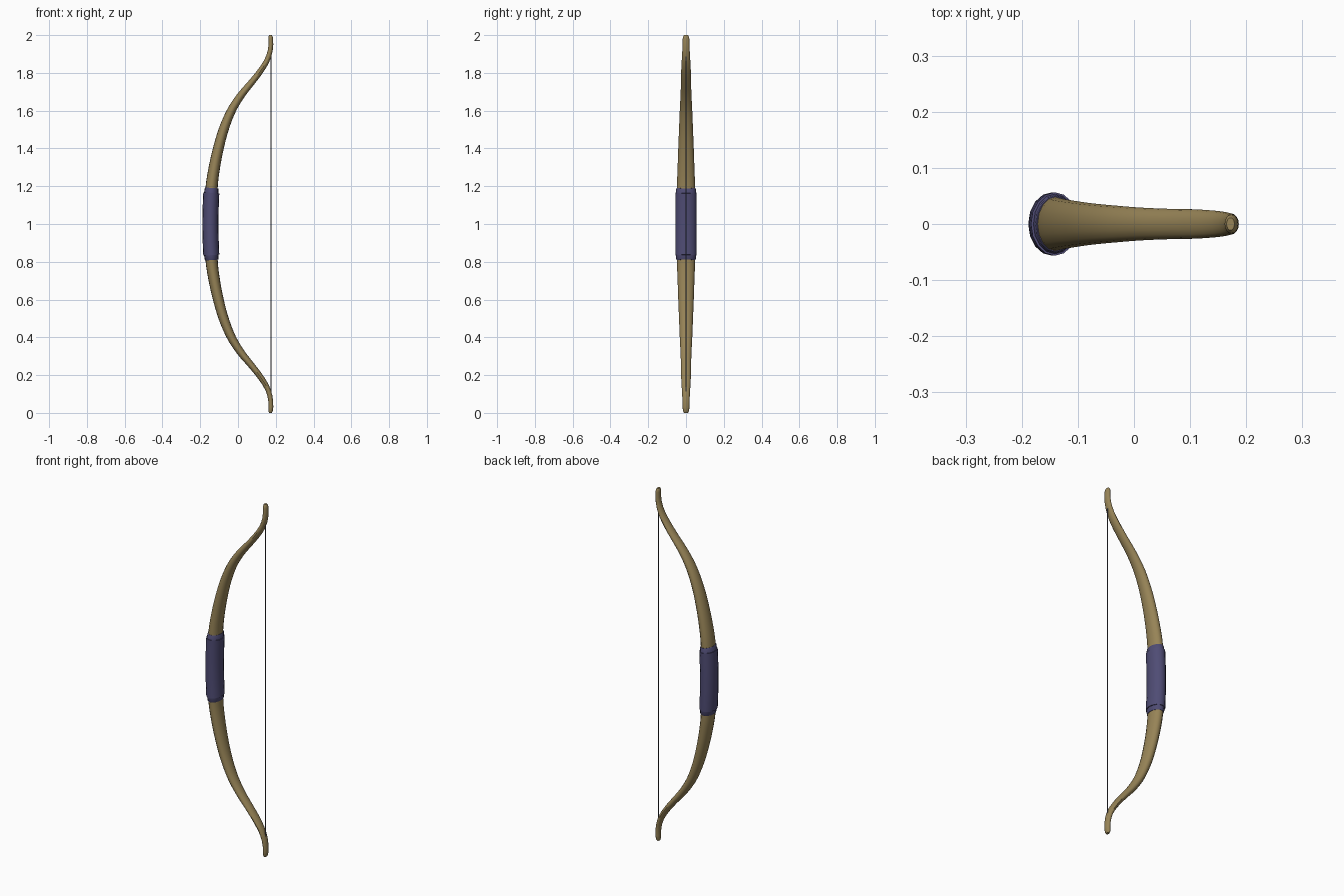
import bpy, bmesh, math
from mathutils import Vector

if "Cube" in bpy.data.objects:
    bpy.data.objects.remove(bpy.data.objects["Cube"])

SIDES = 16


def material(name, color):
    m = bpy.data.materials.new(name)
    m.diffuse_color = (*color, 1)
    m.use_nodes = True
    m.node_tree.nodes["Principled BSDF"].inputs["Base Color"].default_value = m.diffuse_color
    return m


WOOD = material("tan wood", (0.31, 0.23, 0.095))
WRAP = material("indigo wrap", (0.078, 0.072, 0.175))
CORD = material("dark cord", (0.085, 0.085, 0.11))

# Upper limb stations: height above middle, x, half thickness, half width in y
HALF = [(0.0, -0.146, 0.036, 0.051), (0.2, -0.139, 0.032, 0.048),
        (0.3, -0.125, 0.030, 0.0445), (0.4, -0.104, 0.028, 0.041),
        (0.5, -0.076, 0.026, 0.037), (0.6, -0.035, 0.023, 0.033),
        (0.68, 0.015, 0.020, 0.029), (0.74, 0.064, 0.0175, 0.027),
        (0.80, 0.112, 0.016, 0.026), (0.86, 0.151, 0.0145, 0.023),
        (0.91, 0.169, 0.013, 0.020), (0.955, 0.1745, 0.0125, 0.018),
        (0.99, 0.173, 0.0115, 0.0165), (1.0, 0.172, 0.007, 0.011)]
# Mirror the limb about the middle of the bow
STATIONS = [(-h, x, t, w) for h, x, t, w in HALF[:0:-1]] + HALF


def spline(h):
    """Smooth x, thickness and width at height h (cubic Hermite)."""
    n = len(STATIONS)
    i = 0
    while i < n - 2 and h > STATIONS[i + 1][0]:
        i += 1

    def slope(j, k):
        a, b = STATIONS[max(j - 1, 0)], STATIONS[min(j + 1, n - 1)]
        return (b[k] - a[k]) / (b[0] - a[0])

    p, q = STATIONS[i], STATIONS[i + 1]
    d = q[0] - p[0]
    u = (h - p[0]) / d
    return [(2*u**3 - 3*u*u + 1) * p[k] + (u**3 - 2*u*u + u) * d * slope(i, k)
            + (3*u*u - 2*u**3) * q[k] + (u**3 - u*u) * d * slope(i + 1, k)
            for k in (1, 2, 3)]


def sweep(name, rings, mat):
    """Loft elliptical rings (height, half thickness, half width) along the bow."""
    bm = bmesh.new()
    loops = []
    for h, t, w in rings:
        lo, hi = max(h - 0.004, -1), min(h + 0.004, 1)
        tan = Vector((spline(hi)[0] - spline(lo)[0], 0, hi - lo)).normalized()
        if abs(h) > 0.985:
            tan = Vector((0, 0, 1))
        nrm = Vector((tan.z, 0, -tan.x))
        c = Vector((spline(h)[0], 0, 1 + h))
        loops.append([bm.verts.new(c + nrm * t * math.cos(a) + Vector((0, w * math.sin(a), 0)))
                      for a in (2 * math.pi * k / SIDES for k in range(SIDES))])
    for a, b in zip(loops, loops[1:]):
        for k in range(SIDES):
            j = (k + 1) % SIDES
            bm.faces.new((a[k], a[j], b[j], b[k]))
    bm.faces.new(loops[0][::-1])
    bm.faces.new(loops[-1])
    finish(name, bm, mat)


def finish(name, bm, mat):
    bmesh.ops.recalc_face_normals(bm, faces=bm.faces)
    me = bpy.data.meshes.new(name)
    bm.to_mesh(me)
    bm.free()
    me.materials.append(mat)
    ob = bpy.data.objects.new(name, me)
    bpy.context.collection.objects.link(ob)
    bpy.ops.object.select_all(action='DESELECT')
    ob.select_set(True)
    bpy.context.view_layer.objects.active = ob
    bpy.ops.object.shade_smooth_by_angle(angle=math.radians(35))


# Recurved wooden bow stave
heights = sorted({round(-1 + 0.03 * k, 3) for k in range(67)} | {-0.99, 0.99, 0.997, -0.997, 1.0})
sweep("bow_limbs", [(h, *spline(h)[1:]) for h in heights], WOOD)

# Wrapped grip
sweep("grip", [(h, 0.0425, 0.0565) for h in (-0.165, -0.11, -0.055, 0, 0.055, 0.11, 0.165)], WRAP)

# Slimmer collars at both ends of the grip
for name, s in (("upper_collar", 1), ("lower_collar", -1)):
    sweep(name, [(s * 0.155, 0.039, 0.054), (s * 0.188, 0.036, 0.0515),
                 (s * 0.191, 0.034, 0.0495)], WRAP)

# Bowstring
bm = bmesh.new()
bmesh.ops.create_cone(bm, cap_ends=True, segments=8, radius1=0.0025, radius2=0.0025, depth=1.86)
bmesh.ops.translate(bm, verts=bm.verts, vec=(0.174, 0, 1))
finish("bowstring", bm, CORD)
